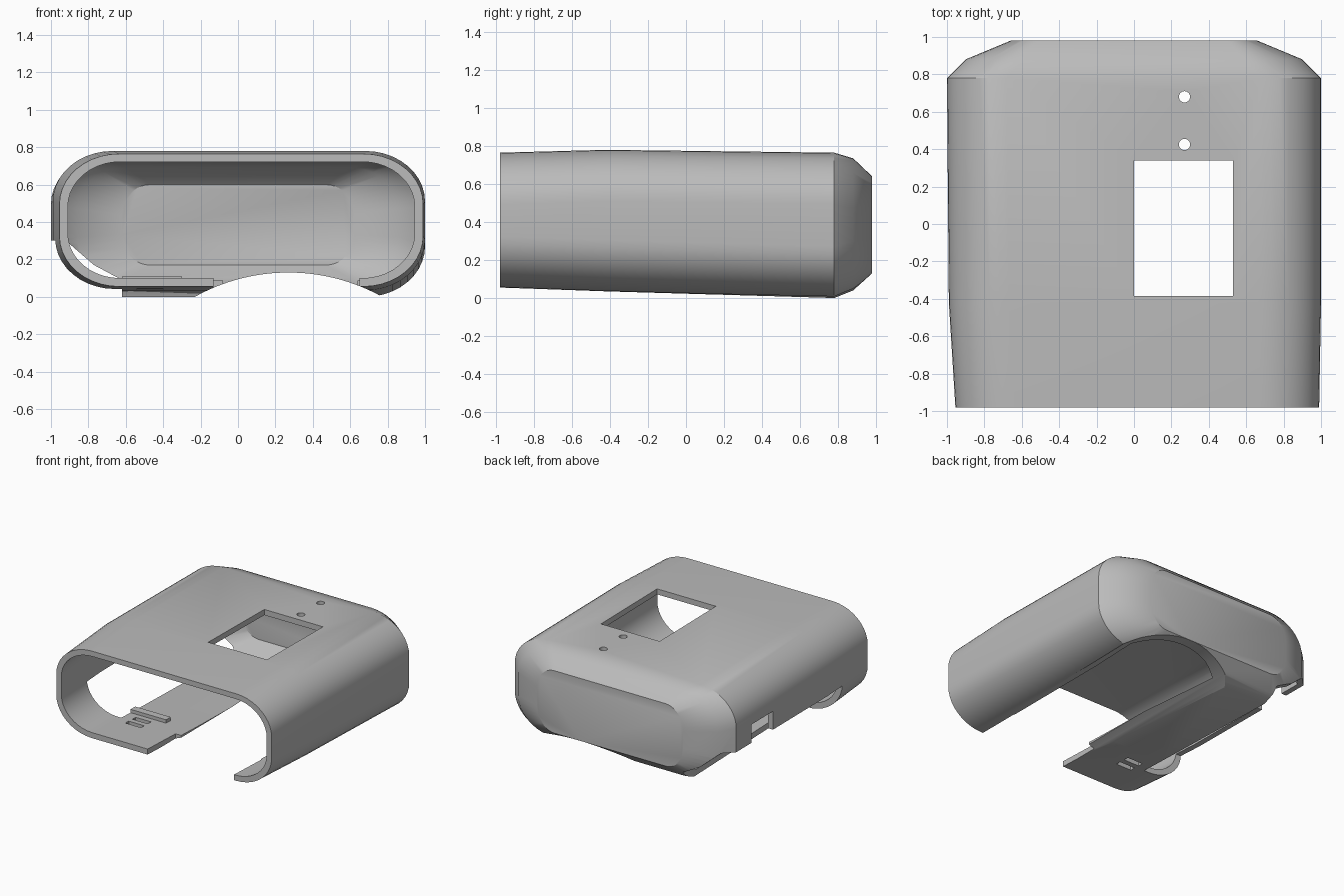
import bpy, bmesh, math
from mathutils import Matrix, Vector

default = bpy.data.objects.get("Cube")
if default:
    bpy.data.objects.remove(default)

# One plain grey plastic
grey = bpy.data.materials.new("grey_plastic")
grey.use_nodes = True
COLOUR = (0.5, 0.5, 0.5, 1)
grey.diffuse_color = COLOUR
grey.node_tree.nodes["Principled BSDF"].inputs["Base Color"].default_value = COLOUR


def finish(bm, name):
    bmesh.ops.recalc_face_normals(bm, faces=bm.faces)
    mesh = bpy.data.meshes.new(name)
    bm.to_mesh(mesh)
    bm.free()
    mesh.materials.append(grey)
    obj = bpy.data.objects.new(name, mesh)
    bpy.context.collection.objects.link(obj)
    return obj


def rounded_section(x0, x1, z0, z1, rx, rz, steps=10):
    """Rounded rectangle in x and z, with elliptical corners."""
    pts = []
    corners = [(x1 - rx, z1 - rz), (x0 + rx, z1 - rz),
               (x0 + rx, z0 + rz), (x1 - rx, z0 + rz)]
    for q, (cx, cz) in enumerate(corners):
        for i in range(steps + 1):
            a = math.pi / 2 * (q + i / steps)
            pts.append((cx + rx * math.cos(a), cz + rz * math.sin(a)))
    return pts


def loft(name, sections):
    """Closed body through rounded sections (y, x0, x1, z0, z1, rx, rz)."""
    bm = bmesh.new()
    rings = [[bm.verts.new((x, y, z)) for x, z in rounded_section(*s)]
             for y, *s in sections]
    for a, b in zip(rings, rings[1:]):
        for i in range(len(a)):
            j = (i + 1) % len(a)
            bm.faces.new((a[i], a[j], b[j], b[i]))
    bm.faces.new(rings[0])
    bm.faces.new(rings[-1])
    return finish(bm, name)


def box(name, x0, x1, y0, y1, z0, z1):
    bm = bmesh.new()
    bmesh.ops.create_cube(bm, size=1)
    bm.transform(Matrix.Translation(((x0 + x1) / 2, (y0 + y1) / 2, (z0 + z1) / 2))
                 @ Matrix.Diagonal((x1 - x0, y1 - y0, z1 - z0, 1)))
    return finish(bm, name)


def cylinder(name, centre, radius, depth, axis, sides):
    bm = bmesh.new()
    bmesh.ops.create_cone(bm, cap_ends=True, segments=sides,
                          radius1=radius, radius2=radius, depth=depth)
    turn = Vector((0, 0, 1)).rotation_difference(Vector(axis)).to_matrix().to_4x4()
    bm.transform(Matrix.Translation(centre) @ turn)
    return finish(bm, name)


def prism(name, outline, y0, y1):
    """Outline in x and z, pushed along y."""
    bm = bmesh.new()
    face = bm.faces.new([bm.verts.new((x, y0, z)) for x, z in outline])
    moved = bmesh.ops.extrude_face_region(bm, geom=[face])["geom"]
    bmesh.ops.translate(bm, vec=(0, y1 - y0, 0),
                        verts=[v for v in moved if isinstance(v, bmesh.types.BMVert)])
    return finish(bm, name)


def cut(target, cutter):
    cutter.hide_render = True
    bpy.context.view_layer.objects.active = target
    mod = target.modifiers.new("cut", 'BOOLEAN')
    mod.operation = 'DIFFERENCE'
    mod.solver = 'EXACT'
    mod.object = cutter
    bpy.ops.object.modifier_apply(modifier=mod.name)
    bpy.data.objects.remove(cutter)


# Outer body: long sleeve with a chamfered back cap
shell = loft("case_shell", [
    (-0.98, -0.955, 0.99, 0.055, 0.765, 0.32, 0.27),
    (-0.42, -0.99, 1.0, 0.035, 0.78, 0.32, 0.27),
    (0.78, -1.0, 1.0, 0.0, 0.765, 0.32, 0.27),
    (0.88, -0.9, 0.9, 0.04, 0.735, 0.31, 0.26),
    (0.98, -0.66, 0.66, 0.13, 0.64, 0.16, 0.18),
])

# Hollow inside, open at the front
cut(shell, loft("cavity", [
    (-1.1, -0.91, 0.945, 0.105, 0.722, 0.28, 0.24),
    (-0.98, -0.91, 0.945, 0.1, 0.722, 0.28, 0.24),
    (-0.42, -0.945, 0.955, 0.08, 0.735, 0.28, 0.24),
    (0.76, -0.955, 0.955, 0.05, 0.718, 0.28, 0.24),
    (0.85, -0.86, 0.86, 0.1, 0.69, 0.26, 0.22),
    (0.94, -0.62, 0.62, 0.17, 0.6, 0.15, 0.16),
]))

# Bottom opening: shallow arch along the whole length, plus a straight slot
cut(shell, cylinder("arch", (0.27, 0, -0.9), 1.03, 3, (0, 1, 0), 160))
cut(shell, box("floor_slot", -0.13, 0.65, -1.1, -0.62, -0.2, 0.2))
cut(shell, box("floor_slot_rear", -0.08, 0.64, -0.63, 0.5, -0.2, 0.2))

# Lower right corner cut away behind the front rim
cut(shell, prism("corner_cut", [(-1.2, 0.3), (-0.92, 0.3), (-0.77, 0.17),
                                (-0.62, 0.09), (-0.62, -0.2), (-1.2, -0.2)], -0.62, 1.2))
cut(shell, box("side_notch", -1.2, -0.85, 0.3, 0.58, 0.2, 0.45))

# Top window and two pin holes
cut(shell, box("window", 0.0, 0.53, -0.385, 0.34, 0.6, 0.9))
for y in (0.425, 0.68):
    cut(shell, cylinder("pin_hole", (0.27, y, 0.75), 0.03, 0.3, (0, 0, 1), 24))

# Latch slots in the floor
for y in (-0.66, -0.57):
    cut(shell, box("latch_slot", -0.54, -0.4, y - 0.022, y + 0.022, -0.1, 0.2))

# Raised ridge behind the latch slots
ridge = box("latch_ridge", -0.62, -0.3, -0.5, -0.44, 0.06, 0.11)

bpy.ops.object.select_all(action='DESELECT')
shell.select_set(True)
bpy.context.view_layer.objects.active = shell
bpy.ops.object.shade_smooth_by_angle(angle=math.radians(28))
